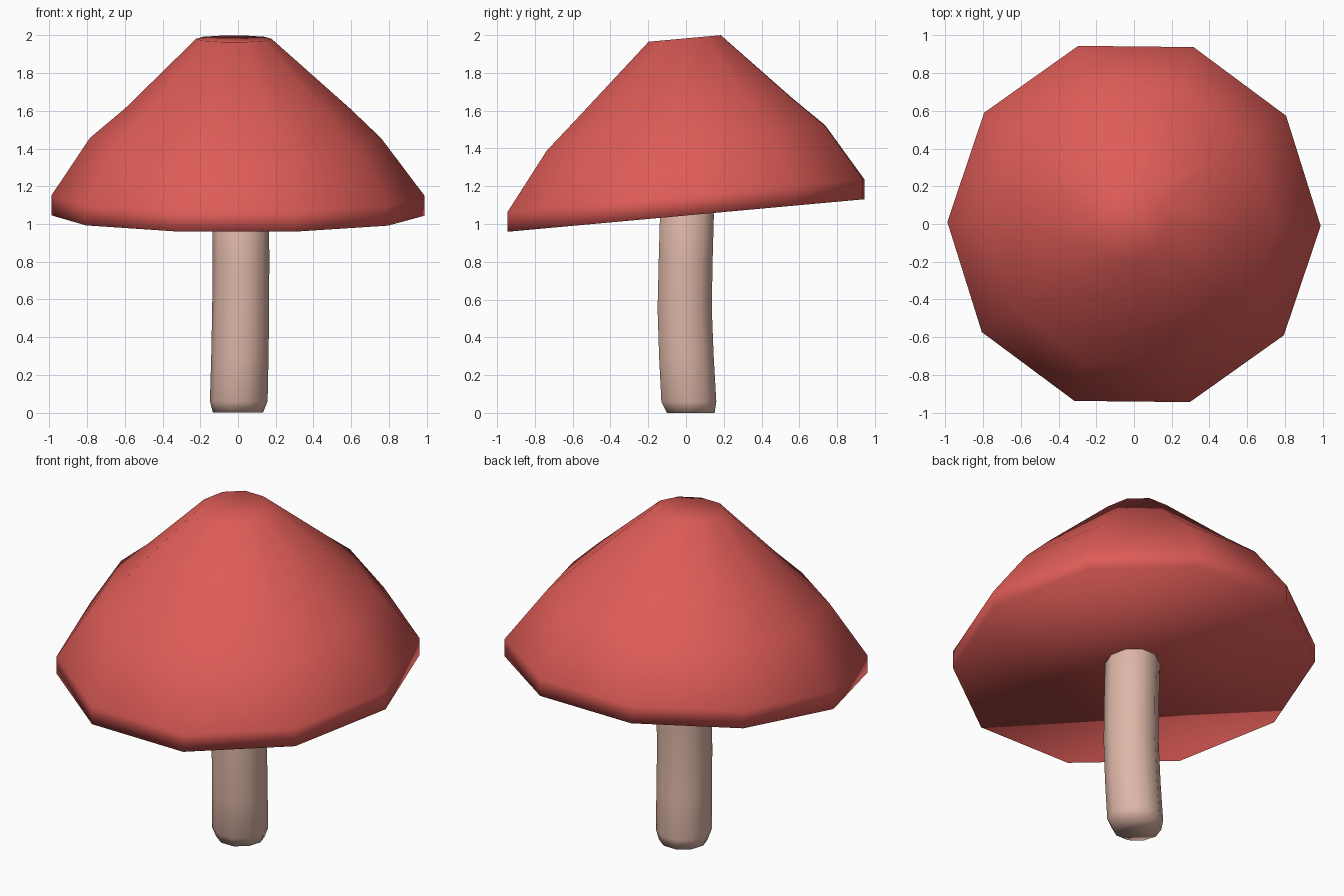
import bpy, bmesh, math

if "Cube" in bpy.data.objects:
    bpy.data.objects.remove(bpy.data.objects["Cube"])

SIDES = 10


def material(name, rgb):
    m = bpy.data.materials.new(name)
    m.diffuse_color = (*rgb, 1)
    m.use_nodes = True
    m.node_tree.nodes["Principled BSDF"].inputs["Base Color"].default_value = m.diffuse_color
    return m


def loft(name, rings, mat, tilt=0.0, turn=0.0):
    """Closed solid through rings of (z, centre x, centre y, radius); tilt raises the back."""
    bm = bmesh.new()
    loops = []
    for z, cx, cy, r in rings:
        loop = []
        for i in range(SIDES):
            a = 2 * math.pi * i / SIDES + turn
            x, y = cx + r * math.cos(a), cy + r * math.sin(a)
            loop.append(bm.verts.new((x, y, z + tilt * y)))
        loops.append(loop)
    for low, high in zip(loops, loops[1:]):
        for i in range(SIDES):
            j = (i + 1) % SIDES
            bm.faces.new((low[i], low[j], high[j], high[i]))
    bm.faces.new(loops[0][::-1])
    bm.faces.new(loops[-1])
    for f in bm.faces:
        f.smooth = True
    mesh = bpy.data.meshes.new(name)
    bm.to_mesh(mesh)
    bm.free()
    mesh.materials.append(mat)
    obj = bpy.data.objects.new(name, mesh)
    bpy.context.collection.objects.link(obj)
    return obj


# Tilted cap with a short rim, shoulder and small flat crown
loft("cap", [
    (1.045, 0.0, 0.0, 0.99),
    (1.15, 0.0, 0.0, 0.99),
    (1.456, -0.013, 0.0, 0.772),
    (1.613, -0.002, -0.005, 0.597),
    (1.983, -0.022, -0.007, 0.2),
], material("cap_red", (0.73, 0.107, 0.095)), tilt=0.091, turn=math.radians(-0.6))

# Slightly bent stem with a chamfered foot
loft("stem", [
    (0.0, 0.0, 0.025, 0.133),
    (0.06, 0.004, 0.015, 0.153),
    (0.3, 0.01, 0.002, 0.152),
    (0.55, 0.014, -0.007, 0.151),
    (0.8, 0.016, -0.002, 0.15),
    (1.05, 0.015, 0.005, 0.15),
    (1.1, 0.015, 0.006, 0.13),
], material("stem_beige", (0.73, 0.47, 0.39)))
